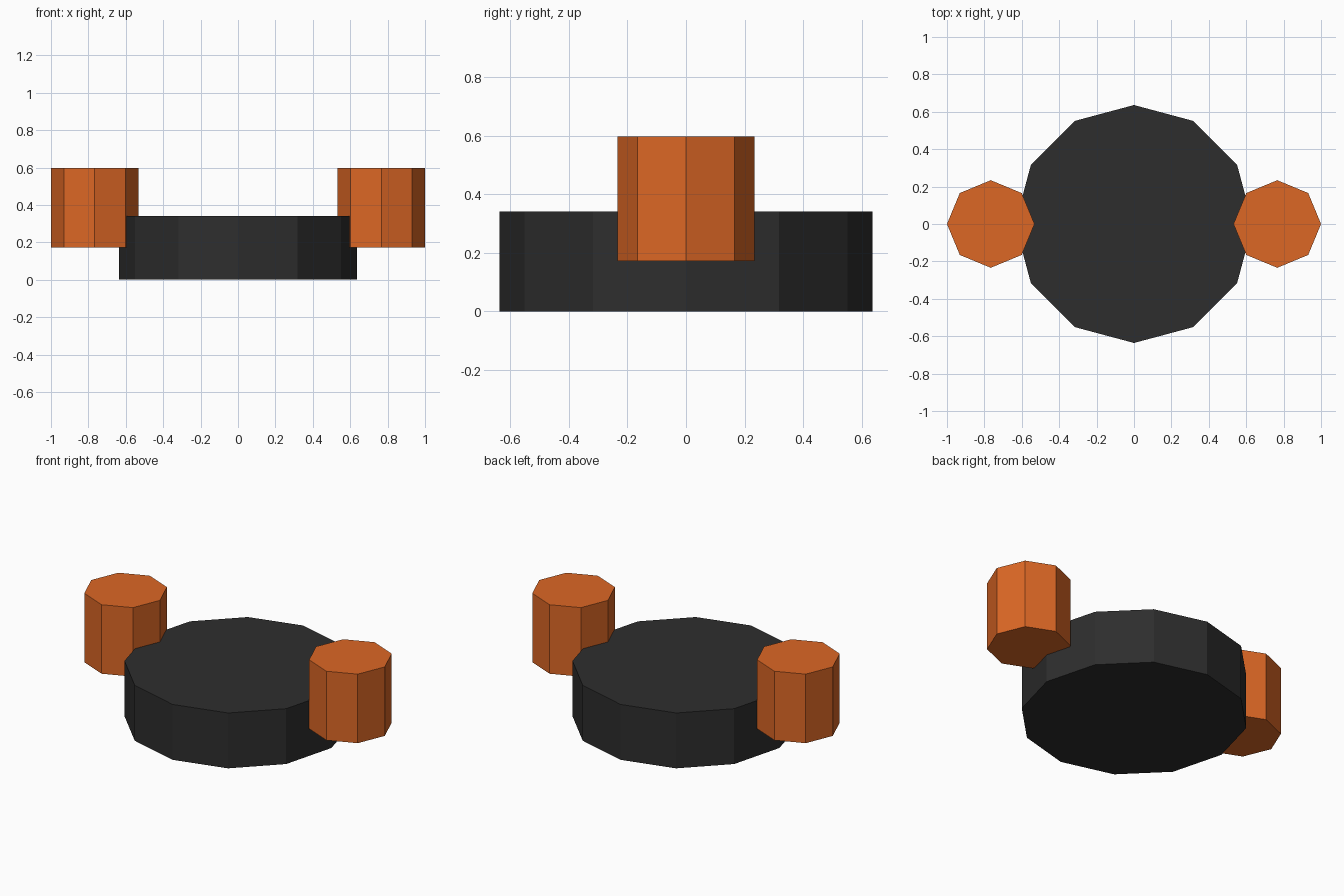
import bpy

if "Cube" in bpy.data.objects:
    bpy.data.objects.remove(bpy.data.objects["Cube"])


def make_material(name, color):
    mat = bpy.data.materials.new(name)
    mat.diffuse_color = (*color, 1.0)
    mat.use_nodes = True
    mat.node_tree.nodes["Principled BSDF"].inputs["Base Color"].default_value = mat.diffuse_color
    return mat


def prism(name, sides, radius, x, z0, z1, mat):
    """Upright flat-shaded prism with one corner pointing along +x."""
    bpy.ops.mesh.primitive_cylinder_add(vertices=sides, radius=radius, depth=z1 - z0,
                                        location=(x, 0, (z0 + z1) / 2))
    obj = bpy.context.object
    obj.name = name
    obj.data.materials.append(mat)
    return obj


dark = make_material("charcoal", (0.027, 0.027, 0.027))
orange = make_material("orange", (0.716, 0.136, 0.0185))

# Wide twelve-sided base disc
prism("base_disc", 12, 0.636, 0, 0, 0.341, dark)

# Eight-sided posts overlapping the disc on both sides
for side, sx in (("left", -1), ("right", 1)):
    prism(side + "_post", 8, 0.234, sx * 0.766, 0.172, 0.597, orange)
